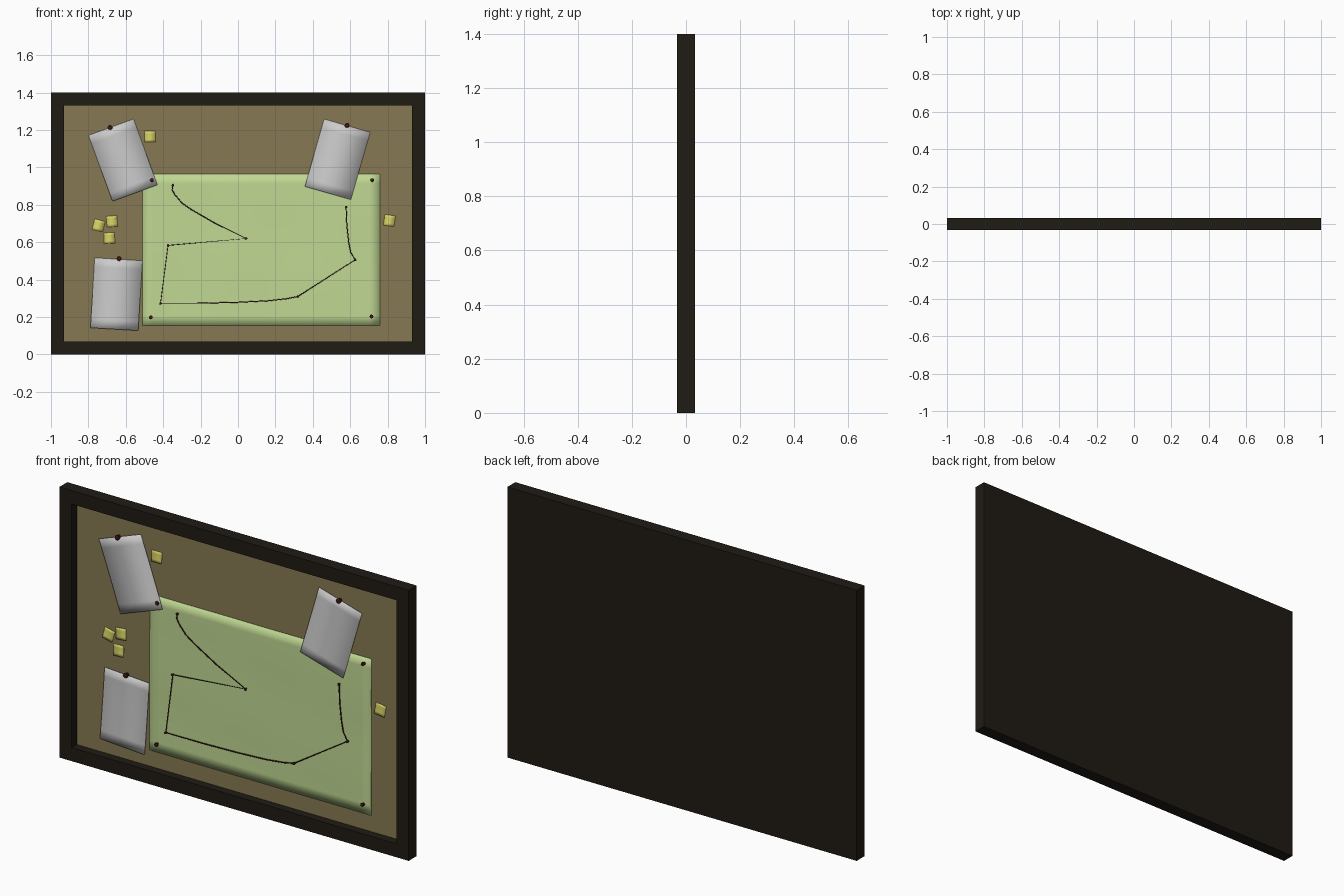
import bpy, bmesh, math
from mathutils import Matrix, Vector

if "Cube" in bpy.data.objects:
    bpy.data.objects.remove(bpy.data.objects["Cube"])

CORK_Y = 0.010


def material(name, color):
    m = bpy.data.materials.new(name)
    m.diffuse_color = (*color, 1)
    m.use_nodes = True
    m.node_tree.nodes["Principled BSDF"].inputs["Base Color"].default_value = m.diffuse_color
    return m


WOOD = material("dark_wood", (0.014, 0.011, 0.007))
CORK = material("cork", (0.24, 0.19, 0.085))
MAP = material("map_green", (0.53, 0.69, 0.29))
NOTE = material("note_yellow", (0.68, 0.64, 0.13))
PIN = material("pin_red", (0.05, 0.008, 0.008))
STRING = material("string_dark", (0.04, 0.012, 0.01))


def finish(name, bm, mat=None, smooth=False):
    me = bpy.data.meshes.new(name)
    bm.to_mesh(me)
    bm.free()
    if mat:
        me.materials.append(mat)
    if smooth:
        me.shade_smooth()
    ob = bpy.data.objects.new(name, me)
    bpy.context.collection.objects.link(ob)
    return ob


def box(bm, size, loc):
    bmesh.ops.create_cube(bm, size=1, matrix=Matrix.Translation(loc) @ Matrix.Diagonal((*size, 1)))


def sheet(name, cx, cz, w, h, angle, depth, nx=1, nz=1, mat=None, thick=0.0012):
    """Upright thin sheet; depth(u, v) gives its y, with u and v from -1 to 1."""
    bm = bmesh.new()
    bmesh.ops.create_grid(bm, x_segments=nx, y_segments=nz, size=1)
    c, s = math.cos(math.radians(angle)), math.sin(math.radians(angle))
    for p in bm.verts:
        u, v = p.co.x, p.co.y
        a, b = u * w / 2, v * h / 2
        p.co = Vector((cx + a * c - b * s, depth(u, v), cz + a * s + b * c))
    ob = finish(name, bm, mat, nx > 1 or nz > 1)
    solid = ob.modifiers.new("thickness", "SOLIDIFY")
    solid.thickness = thick
    return ob


def pin(name, x, z, y, r):
    """Round tack turned from a profile, pointing out of the board."""
    bm = bmesh.new()
    prof = [(0.75, 0), (0.75, 0.3), (0.5, 0.45), (0.55, 0.8), (1, 1.0), (1, 1.3), (0.7, 1.5)]
    n = 12
    rings = [[bm.verts.new((x + r * k * math.cos(2 * math.pi * i / n), y - r * d,
                            z + r * k * math.sin(2 * math.pi * i / n))) for i in range(n)]
             for k, d in prof]
    for a, b in zip(rings, rings[1:]):
        for i in range(n):
            j = (i + 1) % n
            bm.faces.new((a[i], a[j], b[j], b[i]))
    bm.faces.new(rings[-1])
    bm.faces.new(rings[0][::-1])
    bmesh.ops.recalc_face_normals(bm, faces=bm.faces)
    finish(name, bm, PIN)


# frame: solid slab with a recess sunk into the front
bm = bmesh.new()
box(bm, (2, 0.065, 1.4), (0, 0, 0.7))
front = [f for f in bm.faces if f.normal.y < -0.9]
bmesh.ops.inset_region(bm, faces=front, thickness=0.07, use_even_offset=True)
inner = bmesh.ops.extrude_discrete_faces(bm, faces=front)["faces"]
bmesh.ops.translate(bm, verts=inner[0].verts, vec=(0, 0.0455, 0))
finish("frame", bm, WOOD)

# cork panel in the recess
bm = bmesh.new()
box(bm, (1.86, 0.006, 1.26), (0, CORK_Y + 0.003, 0.7))
finish("cork_panel", bm, CORK)

# gently wavy map
sheet("map_sheet", 0.124, 0.56, 1.268, 0.81, 0,
      lambda u, v: 0.0065 + 0.0012 * math.sin(5 * u + 2 * v) * math.cos(4 * v - 3 * u),
      24, 16, MAP)

# paper sheets, pinned at the top and curling out at the bottom
papers = [(-0.615, 1.039, 20), (0.532, 1.043, -16), (-0.65, 0.322, -3.5)]
for i, (x, z, a) in enumerate(papers):
    sheet(f"paper_{i + 1}", x, z, 0.256, 0.375, a,
          lambda u, v: 0.0035 - 0.0055 * ((1 - v) / 2) ** 2, 2, 8)

# sticky notes
notes = [(-0.47, 1.165, 0), (-0.745, 0.69, -14), (-0.674, 0.712, 5),
         (-0.688, 0.622, 2), (0.81, 0.716, -8)]
for i, (x, z, a) in enumerate(notes):
    sheet(f"sticky_note_{i + 1}", x, z, 0.058, 0.058, a,
          lambda u, v: CORK_Y - 0.003 - 0.004 * ((1 - v) / 2) ** 2, 1, 4, NOTE)

# pins on papers, on map corners and along the string
for i, (x, z) in enumerate([(-0.684, 1.214), (0.583, 1.225), (-0.636, 0.513)]):
    pin(f"paper_pin_{i + 1}", x, z, 0.004, 0.013)
for i, (x, z) in enumerate([(0.718, 0.932), (0.714, 0.203), (-0.466, 0.198), (-0.46, 0.932)]):
    pin(f"map_pin_{i + 1}", x, z, 0.007, 0.010)
stops = [(-0.348, 0.904), (0.043, 0.62), (-0.374, 0.583), (-0.414, 0.273),
         (0.32, 0.31), (0.626, 0.506), (0.578, 0.788)]
for i, (x, z) in enumerate(stops):
    pin(f"string_pin_{i + 1}", x, z, 0.006, 0.007)

# string: each span sags towards its own control points
sags = [[(-0.352, 0.88), (-0.338, 0.855), (-0.30, 0.81), (-0.25, 0.775), (-0.12, 0.70)], [], [],
        [(-0.2, 0.274), (0.0, 0.279), (0.16, 0.287), (0.26, 0.298)], [],
        [(0.603, 0.545), (0.592, 0.60), (0.582, 0.69)], []]
path = [p for stop, sag in zip(stops, sags) for p in [stop] + sag]
cu = bpy.data.curves.new("string", "CURVE")
cu.dimensions = "3D"
cu.bevel_depth = 0.003
cu.bevel_resolution = 1
cu.use_fill_caps = True
sp = cu.splines.new("POLY")
sp.points.add(len(path) - 1)
for pt, (x, z) in zip(sp.points, path):
    pt.co = (x, 0.001, z, 1)
cu.materials.append(STRING)
bpy.context.collection.objects.link(bpy.data.objects.new("string", cu))
